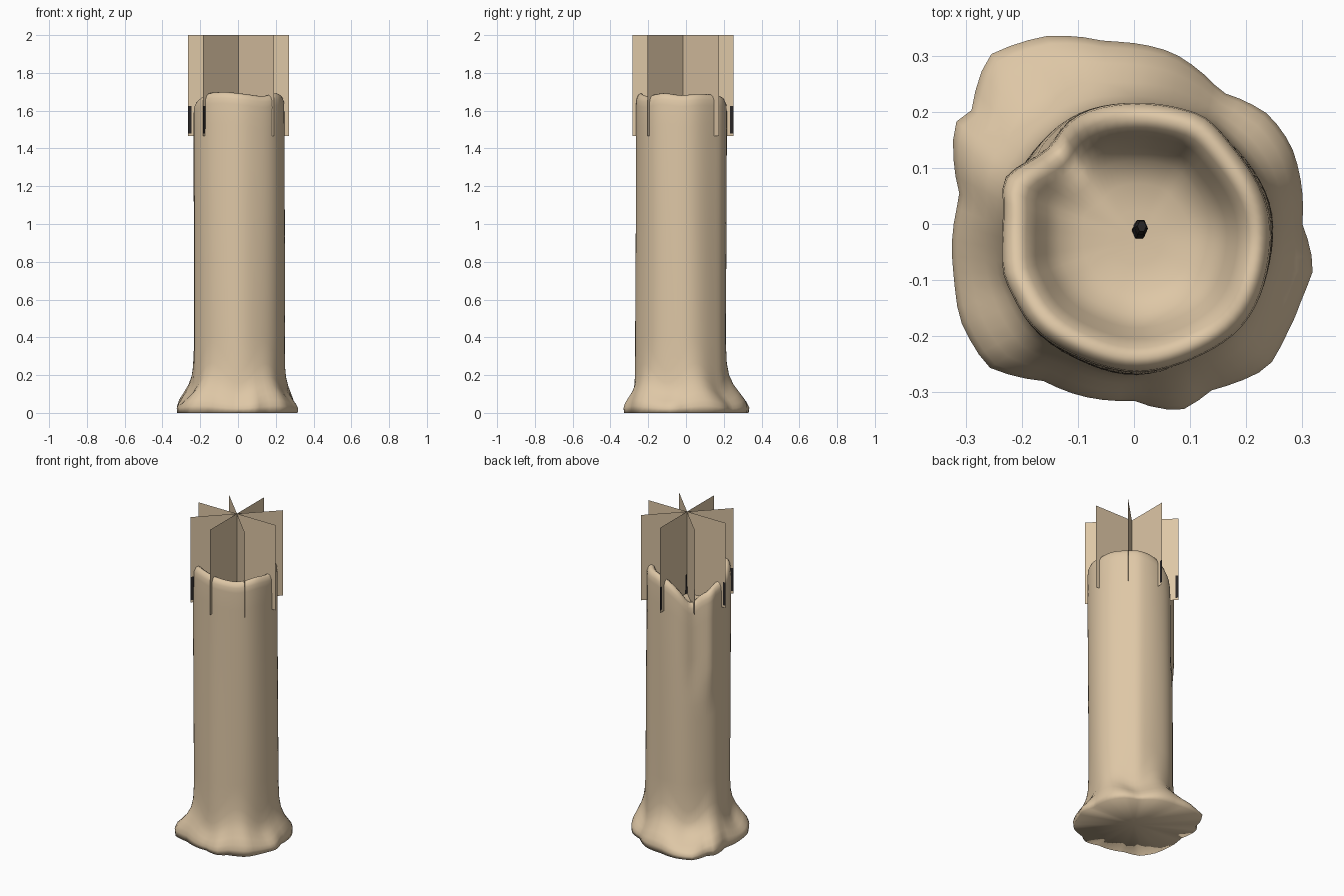
import bpy, bmesh, math
from mathutils import Vector

if "Cube" in bpy.data.objects:
    bpy.data.objects.remove(bpy.data.objects["Cube"])

def material(name, rgb):
    m = bpy.data.materials.new(name)
    m.diffuse_color = (*rgb, 1)
    m.use_nodes = True
    m.node_tree.nodes["Principled BSDF"].inputs["Base Color"].default_value = m.diffuse_color
    return m

wax = material("cream_wax", (0.73, 0.57, 0.38))
char = material("charred_black", (0.022, 0.019, 0.019))

def finish(bm, name, mats, smooth):
    me = bpy.data.meshes.new(name)
    bm.to_mesh(me)
    bm.free()
    ob = bpy.data.objects.new(name, me)
    bpy.context.collection.objects.link(ob)
    for m in mats:
        me.materials.append(m)
    for p in me.polygons:
        p.use_smooth = smooth
    return ob

def lerp_table(table, a):
    """Periodic lookup of (degrees, value) pairs."""
    a %= 360
    t = [(table[-1][0] - 360, table[-1][1])] + table + [(table[0][0] + 360, table[0][1])]
    for (a0, v0), (a1, v1) in zip(t, t[1:]):
        if a0 <= a <= a1:
            return v0 + (v1 - v0) * (a - a0) / (a1 - a0)

def bump(a, centre, width):
    d = (a - centre + 180) % 360 - 180
    return math.exp(-(d / width) ** 2)

# puddle outline of the melted foot, seen from above
foot = [(0.30, 0), (0.28, 0.14), (0.24, 0.195), (0.155, 0.235), (0.07, 0.305), (-0.05, 0.325),
        (-0.155, 0.335), (-0.26, 0.30), (-0.29, 0.20), (-0.32, 0.18), (-0.31, 0.05),
        (-0.32, -0.1), (-0.31, -0.17), (-0.26, -0.255), (-0.16, -0.28), (-0.1, -0.305),
        (0, -0.315), (0.05, -0.33), (0.09, -0.33), (0.14, -0.295), (0.24, -0.255),
        (0.27, -0.2), (0.30, -0.13), (0.32, -0.08)]
foot_r = sorted((math.degrees(math.atan2(y, x)) % 360, math.hypot(x, y)) for x, y in foot)

# rim height by angle: deep spill notch at the back left
rim = [(0, 1.68), (25, 1.69), (50, 1.685), (75, 1.675), (95, 1.65), (112, 1.60), (130, 1.50),
       (146, 1.57), (160, 1.60), (180, 1.62), (200, 1.66), (225, 1.695), (250, 1.70),
       (275, 1.69), (305, 1.675), (335, 1.695)]

N = 72
CX, CY, R, FLOOR = 0.005, -0.025, 0.24, 1.49

def body_point(a, z, scale=1.0):
    t = math.radians(a)
    r = R + 0.003 * math.sin(3 * t + z * 2) + 0.002 * math.sin(7 * t)
    # run of wax below the notch, and fainter drips around
    fade = max(0, min(1, (z - 0.95) / 0.1))
    r += 0.020 * bump(a, 156, 9) * fade - 0.012 * bump(a, 133, 10) * fade
    r += 0.006 * bump(a, 195, 8) + 0.005 * bump(a, 60, 9)
    return Vector((CX + r * scale * math.cos(t), CY + r * scale * math.sin(t), z))

def foot_point(a, z):
    t = math.radians(a)
    r = lerp_table(foot_r, a)
    return Vector((r * math.cos(t), r * math.sin(t), z))

# candle: stacked rings from the foot, up the column, over the rim, into the bowl
rings = []
for z, w in [(0, 0.97), (0.03, 1), (0.055, 0.9), (0.085, 0.66), (0.12, 0.37), (0.16, 0.16),
             (0.21, 0.05), (0.3, 0)]:
    ring = []
    for i in range(N):
        a = 360 * i / N
        zz = z * (1 + 0.25 * math.sin(math.radians(5 * a)))
        ring.append(body_point(a, zz).lerp(foot_point(a, zz), w))
    rings.append(ring)
heights = [lerp_table(rim, 360 * i / N) for i in range(N)]
for _ in range(2):
    heights = [(heights[i - 1] + 2 * heights[i] + heights[(i + 1) % N]) / 4 for i in range(N)]
for k in range(1, 13):
    rings.append([body_point(360 * i / N, 0.3 + (heights[i] - 0.06 - 0.3) * k / 12) for i in range(N)])
for s, dz, t in [(0.99, -0.03, 0), (0.95, -0.008, 0), (0.89, 0, 0), (0.82, -0.008, 0.02),
                 (0.75, -0.02, 0.2), (0.67, 0, 0.6), (0.57, 0, 0.85), (0.4, 0, 0.96), (0.2, 0, 1)]:
    ring = []
    for i in range(N):
        h = heights[i] + dz
        p = body_point(360 * i / N, heights[i], s)
        p.z = h + (FLOOR - h) * t
        ring.append(p)
    rings.append(ring)

bm = bmesh.new()
vr = [[bm.verts.new(p) for p in ring] for ring in rings]
for lo, hi in zip(vr, vr[1:]):
    for i in range(N):
        j = (i + 1) % N
        bm.faces.new((lo[i], lo[j], hi[j], hi[i]))
bottom = bm.verts.new((0, 0, 0))
pool = bm.verts.new((CX, CY, FLOOR))
for i in range(N):
    j = (i + 1) % N
    bm.faces.new((vr[0][j], vr[0][i], bottom))
    bm.faces.new((vr[-1][i], vr[-1][j], pool))
finish(bm, "candle_wax", [wax], True)

# wick: bent six-sided stub
bm = bmesh.new()
path = [(0.008, -0.012, 1.47, 0.013), (0.012, -0.008, 1.55, 0.013),
        (0.012, -0.006, 1.60, 0.012), (0.014, -0.004, 1.63, 0.008)]
vr = [[bm.verts.new((x + r * math.cos(k * math.pi / 3), y + 1.3 * r * math.sin(k * math.pi / 3), z))
       for k in range(6)] for x, y, z, r in path]
for lo, hi in zip(vr, vr[1:]):
    for k in range(6):
        bm.faces.new((lo[k], lo[(k + 1) % 6], hi[(k + 1) % 6], hi[k]))
bm.faces.new(vr[-1])
finish(bm, "wick", [char], False)

# flame cards: four crossed upright planes, each with a charred strip at one lower corner
def flame_card(index, angle):
    d = Vector((math.cos(angle), math.sin(angle), 0))
    c = Vector((0.003, -0.015, 0))
    us, zs = [-0.267, 0.249, 0.267], [1.465, 1.48, 1.625, 2.0]
    bm = bmesh.new()
    g = [[bm.verts.new(c + d * u + Vector((0, 0, z))) for u in us] for z in zs]
    for r in range(3):
        for k in range(2):
            f = bm.faces.new((g[r][k], g[r][k + 1], g[r + 1][k + 1], g[r + 1][k]))
            f.material_index = 1 if (r == 1 and k == 1) else 0
    finish(bm, f"flame_card_{index}", [wax, char], False)

for n in range(4):
    flame_card(n + 1, math.radians(90 + 45 * n))
